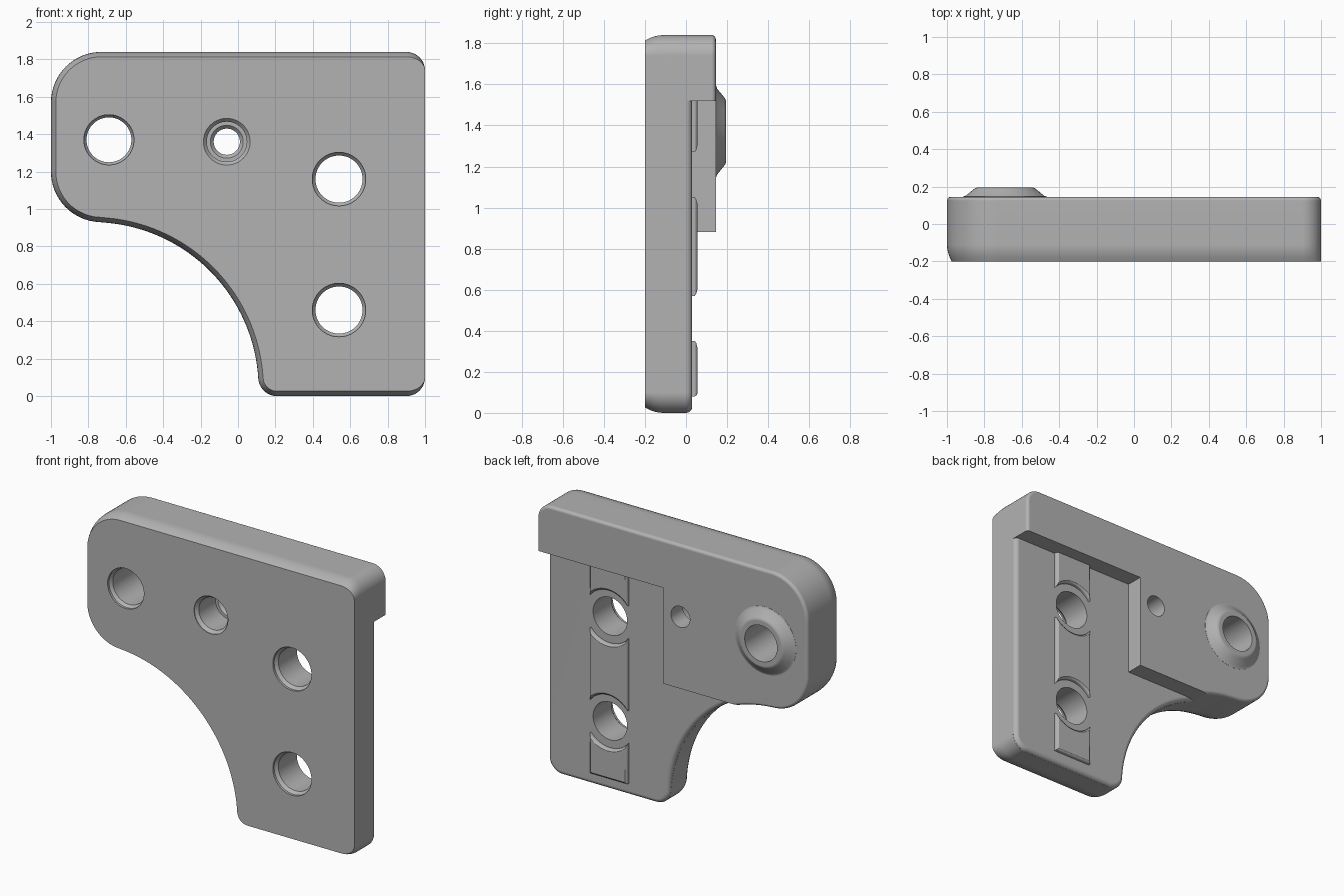
import bpy, bmesh
from math import sin, cos, pi, radians, sqrt, atan2, degrees

if "Cube" in bpy.data.objects:
    bpy.data.objects.remove(bpy.data.objects["Cube"])

grey = bpy.data.materials.new("plain grey")
grey.use_nodes = True
COLOR = (0.45, 0.45, 0.45, 1)
grey.diffuse_color = COLOR
grey.node_tree.nodes["Principled BSDF"].inputs["Base Color"].default_value = COLOR

FRONT, RECESS, BACK = -0.2, 0.03, 0.145


def loft(name, rings):
    """Skin matching rings, each a list of (x, z) points at a depth y."""
    bm = bmesh.new()
    loops = [[bm.verts.new((x, y, z)) for x, z in pts] for pts, y in rings]
    n = len(loops[0])
    for a, b in zip(loops, loops[1:]):
        for i in range(n):
            j = (i + 1) % n
            bm.faces.new((a[i], a[j], b[j], b[i]))
    bm.faces.new(loops[0])
    bm.faces.new(loops[-1])
    bmesh.ops.recalc_face_normals(bm, faces=bm.faces)
    mesh = bpy.data.meshes.new(name)
    bm.to_mesh(mesh)
    bm.free()
    mesh.materials.append(grey)
    ob = bpy.data.objects.new(name, mesh)
    bpy.context.collection.objects.link(ob)
    return ob


def arc(cx, cz, rx, rz, start, end, n):
    angles = [radians(start + (end - start) * i / n) for i in range(n + 1)]
    return [(cx + rx * cos(a), cz + rz * sin(a)) for a in angles]


def turned(name, cx, cz, profile):
    """Round part along y from (radius, y) pairs."""
    return loft(name, [(arc(cx, cz, r, r, 0, 360, 64)[:-1], y) for r, y in profile])


def box_ring(x0, x1, z0, z1):
    return [(x0, z0), (x1, z0), (x1, z1), (x0, z1)]


def combine(target, tool, operation):
    mod = target.modifiers.new(operation, 'BOOLEAN')
    mod.object, mod.operation, mod.solver = tool, operation, 'EXACT'
    bpy.context.view_layer.objects.active = target
    bpy.ops.object.modifier_apply(modifier=mod.name)
    bpy.data.objects.remove(tool)


def finish(ob):
    bpy.ops.object.select_all(action='DESELECT')
    ob.select_set(True)
    bpy.context.view_layer.objects.active = ob
    bpy.ops.object.shade_smooth_by_angle(angle=radians(32))
    ob.modifiers.new("flat face normals", 'WEIGHTED_NORMAL').keep_sharp = True


# Bracket outline, inset by d everywhere and by e on the straight +x side
def outline(d, e):
    ear, small, bay = 0.27, 0.1, 0.89
    bay_x, bay_z = -0.78, 0.04
    ear_x, ear_z = -1 + ear, 1.2
    foot_x = bay_x + sqrt((bay + small) ** 2 - (small - bay_z) ** 2)
    hi = degrees(atan2(ear_z - bay_z, ear_x - bay_x))
    lo = degrees(atan2(small - bay_z, foot_x - bay_x))
    r, s, b = ear - d, small - d, bay + d
    pts = arc(ear_x, 1.84 - ear, r, r, 90, 180, 16)
    pts += arc(ear_x, ear_z, r, r, 180, 180 + hi, 16)
    pts += arc(bay_x, bay_z, b, b, hi, lo, 36)[1:-1]
    pts += arc(foot_x, small, s, s, 180 + lo, 270, 10)
    pts += arc(1 - small, small, small - e, s, 270, 360, 10)
    pts += arc(1 - small, 1.84 - small, small - e, s, 0, 90, 10)
    return pts


def plate(name, back, radius):
    rings = []
    for i in range(5):                      # gently eased front edge
        t = 1 - i / 4
        rings.append((outline(0.026 * t * t, 0), FRONT + 0.09 * (1 - t)))
    for i in range(6):                      # rounded back edge
        a = i / 5 * pi / 2
        d = radius * (1 - cos(a))
        rings.append((outline(d, d), back - radius + radius * sin(a)))
    return loft(name, rings)


# Thick body with the recess milled out of its back
body = plate("bracket_body", BACK, 0.02)
recess = loft("recess_cutter", [
    ([(0.07, 1.52), (0.07, 0.88), (-2, 0.88), (-2, -1), (2, -1), (2, 1.52)], y)
    for y in (0.004, 0.5)])
combine(recess, plate("thin_plate", RECESS, 0.03), 'DIFFERENCE')
combine(body, recess, 'DIFFERENCE')

# Flared boss behind the ear hole
boss = turned("ear_boss", -0.69, 1.37, [
    (0.225, 0.1), (0.225, 0.146), (0.21, 0.151), (0.168, 0.185),
    (0.16, 0.191), (0.148, 0.195)])
combine(body, boss, 'UNION')

# Through holes with chamfered mouths
SLOT_X, SLOT_HOLES = 0.54, (0.46, 1.16)
holes = [(-0.69, 1.37, 0.12, 0.134)] + [(SLOT_X, z, 0.126, 0.143) for z in SLOT_HOLES]
for x, z, r, mouth in holes:
    combine(body, turned("hole_cutter", x, z, [
        (mouth, -0.3), (mouth, -0.185), (r, -0.165), (r, 0.4)]), 'DIFFERENCE')

# Stepped screw hole
combine(body, turned("screw_cutter", -0.06, 1.36, [
    (0.125, -0.3), (0.125, FRONT + 0.005), (0.107, FRONT + 0.025), (0.107, 0.0),
    (0.088, 0.0), (0.07, 0.02), (0.07, 0.4)]), 'DIFFERENCE')
finish(body)

# Raised locating key, broken into pads around the holes
HALF = 0.14
key = loft("locating_key", [
    (box_ring(SLOT_X - HALF + d, SLOT_X + HALF - d, 0.08 + d, 1.53), y)
    for d, y in ((0, 0.01), (0, 0.043), (0.004, 0.05), (0.013, 0.056))])
for z in SLOT_HOLES:
    combine(key, turned("key_cutter", SLOT_X, z, [
        (0.178, -0.1), (0.178, 0.043), (0.182, 0.05), (0.191, 0.0562),
        (0.191, 0.2)]), 'DIFFERENCE')
finish(key)
